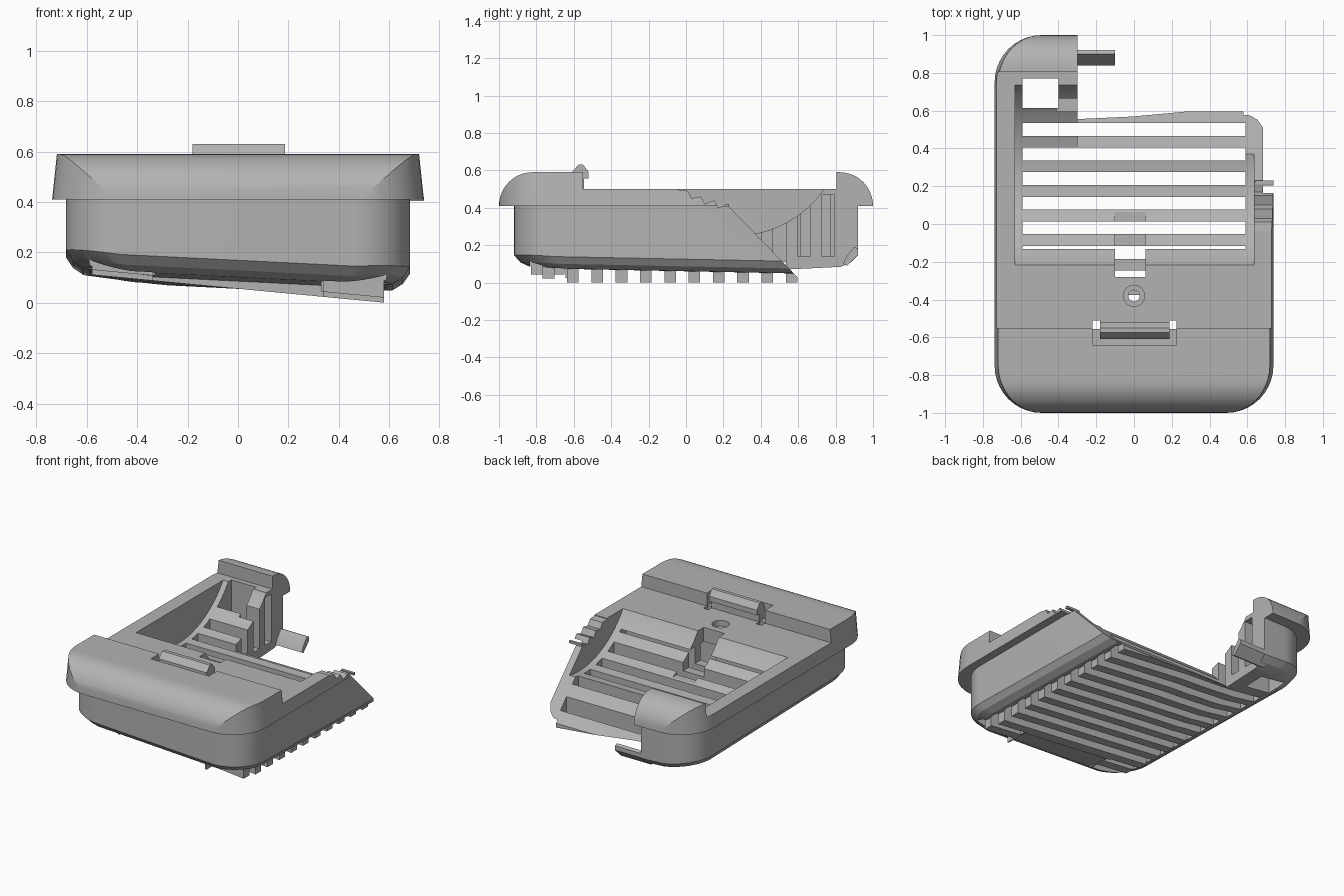
import bpy, bmesh, math
from mathutils import Vector

cube = bpy.data.objects.get("Cube")
if cube:
    bpy.data.objects.remove(cube, do_unlink=True)

grey = bpy.data.materials.new("plain grey plastic")
grey.use_nodes = True
COLOR = (0.45, 0.45, 0.45, 1)
grey.diffuse_color = COLOR
grey.node_tree.nodes["Principled BSDF"].inputs["Base Color"].default_value = COLOR


def finish(name, bm):
    bmesh.ops.recalc_face_normals(bm, faces=bm.faces)
    mesh = bpy.data.meshes.new(name)
    bm.to_mesh(mesh)
    bm.free()
    mesh.materials.append(grey)
    ob = bpy.data.objects.new(name, mesh)
    bpy.context.collection.objects.link(ob)
    return ob


def loft(name, rings):
    bm = bmesh.new()
    loops = [[bm.verts.new(p) for p in ring] for ring in rings]
    n = len(rings[0])
    for a, b in zip(loops, loops[1:]):
        for i in range(n):
            bm.faces.new((a[i], a[(i + 1) % n], b[(i + 1) % n], b[i]))
    bm.faces.new(loops[0])
    bm.faces.new(loops[-1])
    return finish(name, bm)


def prism_x(name, yz, x0, x1):
    return loft(name, [[(x, y, z) for y, z in yz] for x in (x0, x1)])


def box(name, x0, x1, y0, y1, z0, z1):
    return prism_x(name, [(y0, z0), (y1, z0), (y1, z1), (y0, z1)], x0, x1)


def arc(cy, cz, r, a0, a1, n):
    angles = [math.radians(a0 + (a1 - a0) * i / n) for i in range(n + 1)]
    return [(cy + r * math.cos(a), cz + r * math.sin(a)) for a in angles]


def rounded_rect(hx, hy, r):
    pts = []
    for sx, sy, a in ((1, 1, 0), (-1, 1, 90), (-1, -1, 180), (1, -1, 270)):
        pts += arc(sx * (hx - r), sy * (hy - r), r, a, a + 90, 10)
    return pts


def combine(target, tool, op):
    mod = target.modifiers.new("join", 'BOOLEAN')
    mod.operation, mod.object, mod.solver = op, tool, 'EXACT'
    dg = bpy.context.evaluated_depsgraph_get()
    mesh = bpy.data.meshes.new_from_object(target.evaluated_get(dg))
    target.modifiers.clear()
    target.data = mesh
    bpy.data.objects.remove(tool, do_unlink=True)


def cut(tool):
    combine(shell, tool, 'DIFFERENCE')


# Lower tub with a sagging, sideways tilted underside
def under(x, y):
    return 0.095 - 0.05 * x + 0.04 * (y - 0.25) ** 2 + 0.09 * x * x


plan = rounded_rect(0.682, 0.92, 0.22)
rings = [[(x, y, 0.45) for x, y in plan]]
for scale, drop in ((1, 0), (0.96, 0.035), (0.9, 0.055), (0.6, 0.05), (0.3, 0.04), (0.05, 0.04)):
    rings.append([(x * scale, y * scale, under(x * scale, y * scale) - drop) for x, y in plan])
shell = loft("cutaway_shell", rings)

# Overhanging rim with raised, rounded front and back ends
rim_plan = rounded_rect(0.738, 1.0, 0.25)
rim = loft("rim", [[(x * s, y, z) for x, y in rim_plan]
                   for s, z in ((1, 0.41), (0.97, 0.62))])
profile = arc(-0.82, 0.41, 0.18, 180, 90, 12) + [(-0.55, 0.59), (-0.55, 0.5), (0.805, 0.5), (0.805, 0.59)]
profile += arc(0.82, 0.41, 0.18, 90, 0, 12) + [(1.0, 0.40), (-1.0, 0.40)]
combine(rim, prism_x("rim_profile", profile, -1, 1), 'INTERSECT')
combine(shell, rim, 'UNION')

# Tilted slabs under the tub that become the grille fins
for x0, x1, y0, y1, lift in ((-0.58, 0.58, -0.645, 0.73, 0),
                             (-0.58, -0.33, -0.83, -0.65, 0.02),
                             (0.33, 0.58, -0.83, -0.65, 0.02)):
    low = [(x0, 0.056 - 0.095 * x0 + lift), (x1, 0.056 - 0.095 * x1 + lift), (x1, 0.25), (x0, 0.25)]
    slab = loft("slab", [[(x, y, z) for x, z in low] for y in (y0, y1)])
    combine(shell, slab, 'UNION')

# Scooped pocket in the top
cut(prism_x("scoop", arc(0.26, 0.83, 0.58, 0, 354, 59), -0.63, 0.635))

# Grille slots, split in two near the front
for k in range(11):
    y = 0.5 - 0.13 * k
    spans = [(-0.59, 0.59)] if y > -0.64 else [(-0.59, -0.34), (0.34, 0.59)]
    for x0, x1 in spans:
        cut(box("slot", x0, x1, y - 0.034, y + 0.034, -0.2, 0.402 if y > -0.64 else 0.3))

# Rear opening and the gaps beside its post
cut(box("rear_opening", -0.59, -0.40, 0.615, 0.77, -0.2, 0.7))
for y in (0.63, 0.76):
    cut(box("post_gap", -0.41, -0.2, y - 0.034, y + 0.034, 0.14, 0.47))

# Latch channel, screw hole and clip recess
cut(box("channel", -0.10, 0.06, -0.28, 0.08, 0.285, 0.7))
for r, z in ((0.03, 0.36), (0.056, 0.46)):
    cut(loft("hole", [[(x, y - 0.38, h) for x, y in arc(0, 0, r, 0, 345, 23)] for h in (z, 0.7)]))
cut(box("clip_recess", -0.22, 0.225, -0.64, -0.54, 0.502, 0.7))
for x0, x1 in ((-0.22, -0.18), (0.187, 0.225)):
    cut(box("clip_slit", x0, x1, -0.555, -0.512, 0.36, 0.7))

# Broken-away rear corner with a toothed edge
teeth = [(-0.04, 0.7), (-0.04, 0.495), (0.01, 0.49), (0.03, 0.45), (0.08, 0.46), (0.10, 0.42),
         (0.15, 0.44), (0.17, 0.40), (0.22, 0.415), (0.595, 0.03), (0.602, -0.2), (1.2, -0.2), (1.2, 0.7)]
cut(prism_x("corner_cut", teeth, -0.30, 1))

# Spring clip on the front step
hook = [(-0.61, 0.50), (-0.61, 0.59), (-0.575, 0.63), (-0.55, 0.63), (-0.52, 0.59),
        (-0.52, 0.555), (-0.545, 0.555), (-0.545, 0.49)]
clip = prism_x("spring_clip", hook, -0.18, 0.187)

# Stub arm left over at the rear
arm_yz = [(0.84, 0.10), (0.86, 0.09), (0.92, 0.15), (0.92, 0.18), (0.90, 0.19), (0.86, 0.14)]
arm = prism_x("rear_arm", arm_yz, -0.34, -0.10)

# Small splinter on the broken side edge
splinter = box("side_splinter", 0.64, 0.738, 0.212, 0.23, 0.405, 0.42)

for ob in (shell, clip, arm, splinter):
    bpy.ops.object.select_all(action='DESELECT')
    ob.select_set(True)
    bpy.context.view_layer.objects.active = ob
    bpy.ops.object.shade_smooth_by_angle(angle=math.radians(20))
